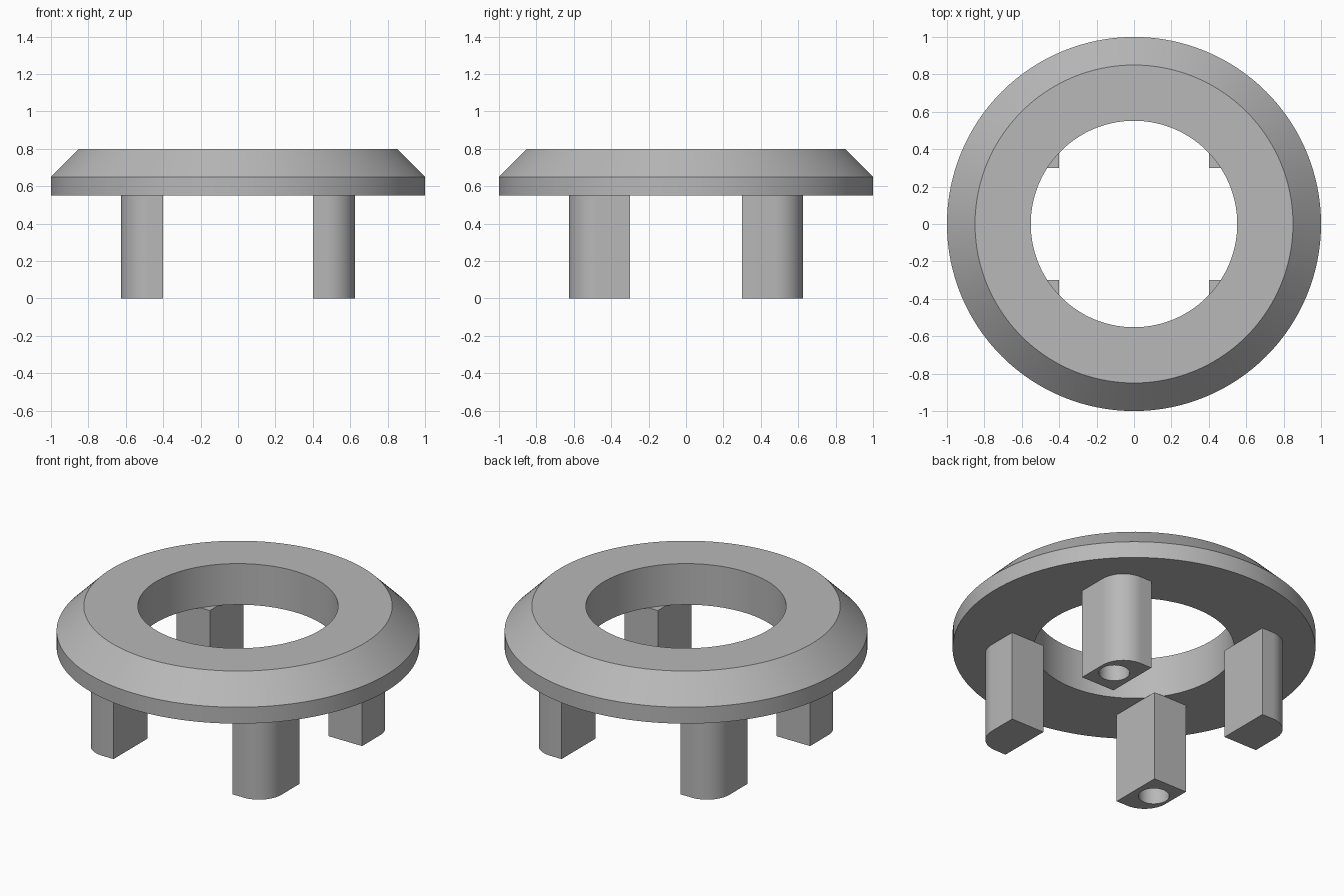
import bpy, bmesh, math
from mathutils import Matrix

default = bpy.data.objects.get("Cube")
if default:
    bpy.data.objects.remove(default, do_unlink=True)

grey = bpy.data.materials.new("plain_grey")
grey.use_nodes = True
colour = (0.48, 0.48, 0.48, 1)
grey.diffuse_color = colour
grey.node_tree.nodes["Principled BSDF"].inputs["Base Color"].default_value = colour


def add_object(name, bm):
    bmesh.ops.recalc_face_normals(bm, faces=bm.faces)
    mesh = bpy.data.meshes.new(name)
    bm.to_mesh(mesh)
    bm.free()
    mesh.materials.append(grey)
    obj = bpy.data.objects.new(name, mesh)
    bpy.context.collection.objects.link(obj)
    return obj


def select_only(obj):
    bpy.ops.object.select_all(action='DESELECT')
    obj.select_set(True)
    bpy.context.view_layer.objects.active = obj


def smooth(obj):
    select_only(obj)
    bpy.ops.object.shade_smooth_by_angle(angle=math.radians(30))


# Chamfered ring, a profile spun around the vertical axis
UNDERSIDE = 0.55
profile = [(0.552, UNDERSIDE), (1, UNDERSIDE), (1, 0.65), (0.85, 0.8), (0.552, 0.8)]
bm = bmesh.new()
verts = [bm.verts.new((r, 0, z)) for r, z in profile]
edges = [bm.edges.new((v, verts[i - 1])) for i, v in enumerate(verts)]
bmesh.ops.spin(bm, geom=verts + edges, cent=(0, 0, 0), axis=(0, 0, 1),
               angle=math.tau, steps=128, use_merge=True)
bmesh.ops.remove_doubles(bm, verts=bm.verts, dist=0.0001)
smooth(add_object("ring", bm))


# Legs: square inside corner, rounded outside corner
def add_leg(name, sx, sy, has_hole):
    x0, y0, outer, radius, steps = 0.4, 0.3, 0.625, 0.15, 16
    centre = outer - radius
    outline = [(x0, y0), (outer, y0)]
    for i in range(steps + 1):
        a = math.pi / 2 * i / steps
        outline.append((centre + radius * math.cos(a), centre + radius * math.sin(a)))
    outline.append((x0, outer))
    bm = bmesh.new()
    base = bm.faces.new([bm.verts.new((x * sx, y * sy, 0)) for x, y in outline])
    top = bmesh.ops.extrude_face_region(bm, geom=[base])["geom"]
    bmesh.ops.translate(bm, vec=(0, 0, UNDERSIDE),
                        verts=[v for v in top if isinstance(v, bmesh.types.BMVert)])
    leg = add_object(name, bm)
    if has_hole:
        # Blind screw hole in the foot
        bm = bmesh.new()
        bmesh.ops.create_cone(bm, cap_ends=True, segments=48, radius1=0.085, radius2=0.085,
                              depth=1, matrix=Matrix.Translation((0.52 * sx, 0.45 * sy, 0)))
        cutter = add_object("hole_cutter", bm)
        cutter.hide_render = True
        cut = leg.modifiers.new("screw_hole", 'BOOLEAN')
        cut.operation = 'DIFFERENCE'
        cut.solver = 'EXACT'
        cut.object = cutter
        select_only(leg)
        bpy.ops.object.modifier_apply(modifier=cut.name)
        bpy.data.objects.remove(cutter, do_unlink=True)
    smooth(leg)


for sx, side in ((1, "left"), (-1, "right")):
    for sy, end in ((-1, "front"), (1, "back")):
        add_leg(f"{end}_{side}_leg", sx, sy, has_hole=(sx == sy))
